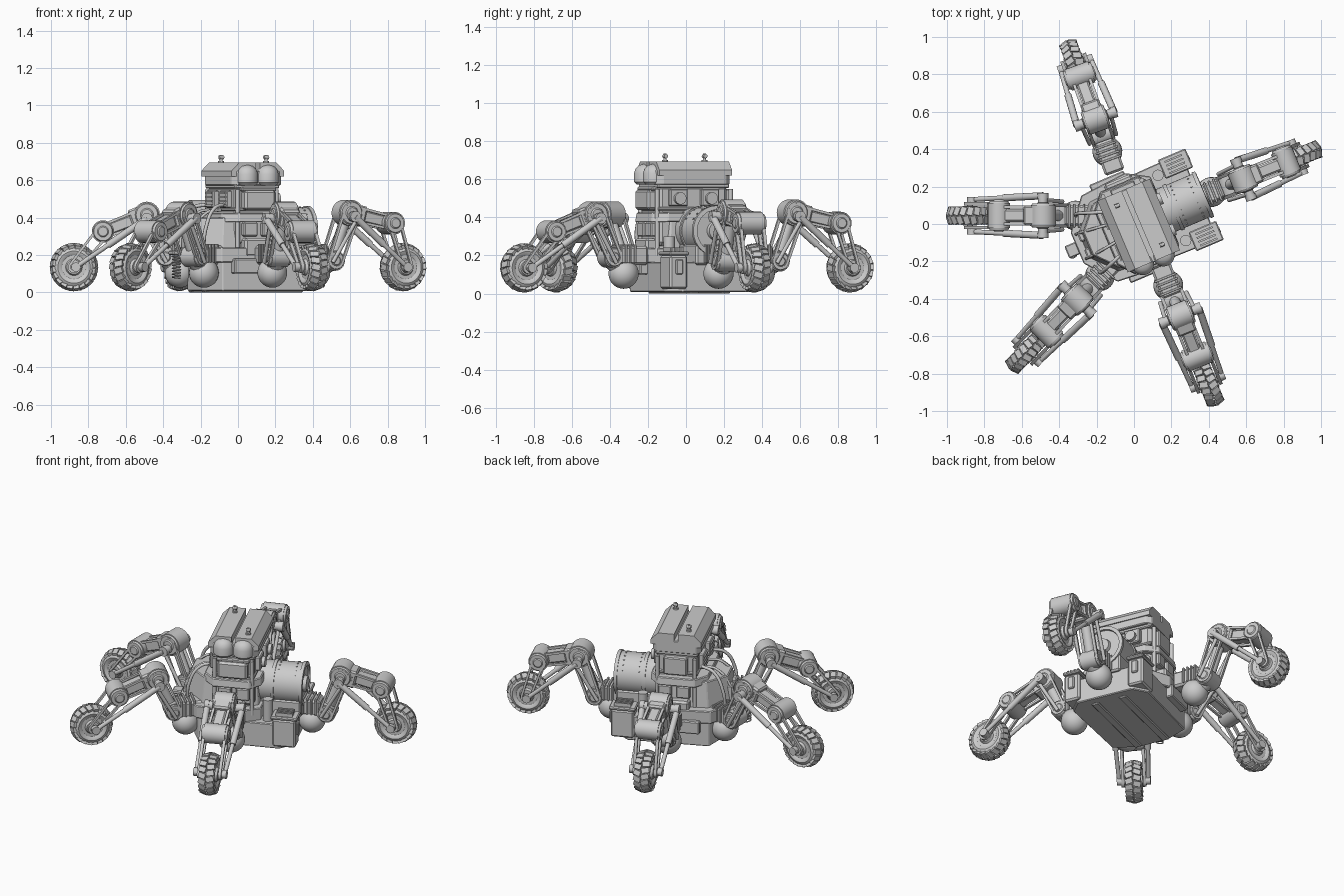
import bpy, bmesh, math
from mathutils import Matrix, Vector

if "Cube" in bpy.data.objects:
    bpy.data.objects.remove(bpy.data.objects["Cube"])

M = Matrix.Identity(4)          # frame in which parts are currently built


def finish(bm, name, ang=35):
    """Fix normals, mark sharp edges, place in the current frame."""
    bmesh.ops.recalc_face_normals(bm, faces=bm.faces)
    for f in bm.faces:
        f.smooth = True
    for e in bm.edges:
        e.smooth = len(e.link_faces) == 2 and e.calc_face_angle(0) < math.radians(ang)
    bm.transform(M)
    me = bpy.data.meshes.new(name)
    bm.to_mesh(me)
    bm.free()
    ob = bpy.data.objects.new(name, me)
    bpy.context.collection.objects.link(ob)
    return ob


def box(name, lo, hi, bev=0.006, rot=None):
    bm = bmesh.new()
    lo, hi = Vector(lo), Vector(hi)
    bmesh.ops.create_cube(bm, size=1, matrix=Matrix.Diagonal((*(hi - lo), 1)))
    if bev:
        bmesh.ops.bevel(bm, geom=bm.edges[:], offset=bev, segments=1, affect='EDGES')
    bm.transform(Matrix.Translation((lo + hi) / 2) @ (rot or Matrix.Identity(4)))
    return finish(bm, name)


def prism(name, poly, z0, z1, top=1.0, bev=0.005):
    bm = bmesh.new()
    a = [bm.verts.new((x, y, z0)) for x, y in poly]
    b = [bm.verts.new((x * top, y * top, z1)) for x, y in poly]
    n = len(poly)
    bm.faces.new(a)
    bm.faces.new(b)
    for i in range(n):
        bm.faces.new((a[i], a[(i + 1) % n], b[(i + 1) % n], b[i]))
    bmesh.ops.bevel(bm, geom=bm.edges[:], offset=bev, segments=1, affect='EDGES')
    return finish(bm, name, 10)


def lathe(name, base, axis, prof, n=24):
    """Turn a (distance, radius) profile round an axis."""
    q = Vector(axis).to_track_quat('Z', 'Y').to_matrix().to_4x4()
    bm = bmesh.new()
    rings = [[bm.verts.new((r * math.cos(2 * math.pi * i / n), r * math.sin(2 * math.pi * i / n), h))
              for i in range(n)] for h, r in prof]
    for a, b in zip(rings, rings[1:]):
        for i in range(n):
            bm.faces.new((a[i], a[(i + 1) % n], b[(i + 1) % n], b[i]))
    bm.faces.new(rings[0])
    bm.faces.new(rings[-1])
    bm.transform(Matrix.Translation(base) @ q)
    return finish(bm, name)


def rod(name, p, q, r, n=12):
    d = Vector(q) - Vector(p)
    return lathe(name, p, d, [(0, r), (d.length, r)], n)


def ball(name, c, r):
    bm = bmesh.new()
    bmesh.ops.create_uvsphere(bm, u_segments=24, v_segments=14, radius=r, matrix=Matrix.Translation(c))
    return finish(bm, name)


def pivot(name, c, r, w):
    """Stepped joint drum lying across the leg."""
    x, z = c
    e = w * .22
    return lathe(name, (x, -w, z), (0, 1, 0),
                 [(0, r * .4), (.006, r * .5), (.006, r * .82), (e, r * .9), (e, r), (2 * w - e, r),
                  (2 * w - e, r * .9), (2 * w - .006, r * .82), (2 * w - .006, r * .5), (2 * w, r * .4)])


def link(name, p, q, r1, r2, y, t, rim=0.014):
    """Slotted plate with rounded ends between two pivots."""
    p, q = Vector(p), Vector(q)
    a = math.atan2(q.y - p.y, q.x - p.x)
    bm = bmesh.new()

    def loop(d, yy):
        out = []
        for c, r, s in ((q, r2, -90), (p, r1, 90)):
            for i in range(9):
                th = a + math.radians(s + i * 22.5)
                out.append(bm.verts.new((c.x + (r - d) * math.cos(th), yy, c.y + (r - d) * math.sin(th))))
        return out
    L = [loop(0, y - t), loop(0, y + t), loop(rim, y + t), loop(rim, y - t)]
    for k in range(4):
        A, B = L[k], L[(k + 1) % 4]
        for i in range(18):
            j = (i + 1) % 18
            bm.faces.new((A[i], A[j], B[j], B[i]))
    return finish(bm, name)


def tube(name, pts, r, poly=False):
    cu = bpy.data.curves.new(name, 'CURVE')
    cu.dimensions, cu.bevel_depth, cu.bevel_resolution, cu.use_fill_caps = '3D', r, 2, True
    s = cu.splines.new('POLY' if poly else 'BEZIER')
    if poly:
        s.points.add(len(pts) - 1)
        for a, b in zip(s.points, pts):
            a.co = (*b, 1)
    else:
        s.bezier_points.add(len(pts) - 1)
        for a, b in zip(s.bezier_points, pts):
            a.co, a.handle_left_type, a.handle_right_type = b, 'AUTO', 'AUTO'
    ob = bpy.data.objects.new(name, cu)
    ob.matrix_world = M
    bpy.context.collection.objects.link(ob)


def wheel(tag, z):
    R, w = 0.117, 0.048
    lathe(tag + '_tyre', (0, -w, z), (0, 1, 0),
          [(.012, .062), (.004, .072), (0, .086), (.006, .1), (.02, R - .005), (w, R), (2 * w - .02, R - .005),
           (2 * w - .006, .1), (2 * w, .086), (2 * w - .004, .072), (2 * w - .012, .062)], 36)
    lathe(tag + '_rim', (0, -w - .004, z), (0, 1, 0),
          [(0, .02), (0, .038), (.014, .045), (.014, .066), (2 * w - .006, .066),
           (2 * w - .006, .045), (2 * w + .008, .038), (2 * w + .008, .02)])
    bm = bmesh.new()                                        # closely set tread lugs
    for i in range(40):
        s = 1 if i % 2 else -1
        m = (Matrix.Translation((0, 0, z)) @ Matrix.Rotation(math.radians(i * 9), 4, 'Y')
             @ Matrix.Translation((0, s * .022, R - .004)) @ Matrix.Rotation(s * .25, 4, 'Z')
             @ Matrix.Rotation(-s * .3, 4, 'X') @ Matrix.Diagonal((.031, .046, .018, 1)))
        bmesh.ops.create_cube(bm, size=1, matrix=m)
    finish(bm, tag + '_tread')
    rod(tag + '_axle', (0, -.085, z), (0, .085, z), .016)


def leg(tag, x, y, ang, knee, hub, hip, root):
    global M
    M = Matrix.Translation((x, y, 0)) @ Matrix.Rotation(math.radians(ang), 4, 'Z')
    wz = .135
    wheel(tag, wz)
    pivot(tag + '_knee_joint', knee, .06, .085)
    pivot(tag + '_upper_joint', hub, .07, .07)
    rod(tag + '_cross_shaft', (hub[0], -.118, hub[1] - .02), (hub[0], .118, hub[1] - .02), .026, 16)
    pivot(tag + '_hip_joint', hip, .055, .065)
    ball(tag + '_hip_ball', (root, 0, .105), .08)
    rod(tag + '_hip_neck', (root, 0, .11), (hip[0], 0, hip[1]), .05, 20)
    # hip housing reaching from the hull over the ball, with ribs
    box(tag + '_hip_housing', (root - .12, -.055, .15), (root + .06, .055, .25), .012)
    for k in range(4):
        box(tag + '_hip_rib', (root - .05 + k * .026, -.063, .16), (root - .038 + k * .026, .063, .258), .002)
    d = Vector((knee[0] - hub[0], 0, knee[1] - hub[1]))     # upper arm beam
    tilt = Matrix.Rotation(-math.atan2(d.z, d.x), 4, 'Y')
    mid = Vector((hub[0], 0, hub[1])) + d * .45
    h = Vector((d.length * .42, .034, .034))
    box(tag + '_upper_arm', mid - h, mid + h, .01, tilt)
    c, h = Vector((hub[0] + .035, 0, hub[1] - .01)), Vector((.055, .052, .055))
    box(tag + '_elbow_housing', c - h, c + h, .01, tilt)
    rod(tag + '_thigh_piston', (hip[0], 0, hip[1]), (hub[0], 0, hub[1]), .03, 16)
    for s in (-1, 1):
        link(tag + '_wheel_fork', knee, (0, wz), .04, .032, s * .064, .009)
        link(tag + '_thigh_plate', hip, hub, .045, .05, s * .056, .009)
        link(tag + '_arm_plate', hub, knee, .046, .04, s * .045, .008)
        a, b = Vector((hub[0], s * .106, hub[1] - .02)), Vector((-.01, s * .086, wz))
        rod(tag + '_strut_sleeve', a, a.lerp(b, .55), .019)
        rod(tag + '_strut_rod', a.lerp(b, .5), b, .013)
        for c, r in ((a, .03), (b, .025)):
            rod(tag + '_strut_eye', c - Vector((0, .014, 0)), c + Vector((0, .014, 0)), r, 16)
        rod(tag + '_thigh_strut', (root + .07, s * .075, .16), (hub[0] + .01, s * .085, hub[1] - .05), .011)


low = dict(knee=(-.155, .325), hub=(-.39, .415), hip=(-.49, .19), root=-.565)
high = dict(knee=(-.075, .37), hub=(-.32, .425), hip=(-.41, .17), root=-.505)
leg('left_leg', -.877, .045, 180, **low)
leg('back_leg', -.315, .862, 110, **high)
leg('right_leg', .882, .36, 22, **high)
leg('front_leg', .395, -.852, -68, **low)
leg('front_left_leg', -.575, -.685, 226, **low)

# ---- body, turned 23 degrees; the body is symmetric in its own y ----
M = Matrix.Rotation(math.radians(23), 4, 'Z')
hull = [(-.33, -.09), (-.33, .09), (-.2, .25), (.06, .27), (.18, .2), (.18, -.2), (.06, -.27), (-.2, -.25)]
collar = [(-.17, -.17), (-.17, .15), (-.1, .23), (.12, .23), (.18, .16), (.18, -.18), (.12, -.25), (-.1, -.25)]
prism('base', [(-.25, -.1), (-.25, .1), (-.19, .24), (.3, .25), (.38, .18), (.38, -.18), (.3, -.25), (-.19, -.24)], .008, .165)
for y in (-.09, .09):
    box('belly_rail', (-.24, y - .025, 0), (.33, y + .025, .03))
prism('hull_skirt', hull, .16, .24)
prism('hull_block', [(x * .88, y * .8) for x, y in hull], .235, .4, .92)
prism('hull_collar', collar, .375, .425, .97)
box('tower', (-.105, -.215, .25), (.14, .18, .57), .02)
box('tower_band', (-.112, -.222, .435), (.147, .187, .455))
box('tower_collar', (-.112, -.222, .555), (.147, .187, .58))

# roof: skirt slab, two long chamfered shells with a slot, front domes
prism('roof_skirt', [(-.125, -.2), (-.1, -.23), (.14, -.23), (.165, -.2), (.165, .16), (.14, .19), (-.1, .19), (-.125, .16)], .572, .65)
for s, tag in ((-1, 'left'), (1, 'right')):
    cx = .02
    P = [(.012, .62), (.152, .62), (.152, .65), (.108, .694), (.012, .694)]
    bm = bmesh.new()
    ends = [[bm.verts.new((cx + s * x, y, z)) for x, z in P] for y in (-.225, .19)]
    for e in ends:
        bm.faces.new(e)
    for i in range(5):
        bm.faces.new((ends[0][i], ends[0][(i + 1) % 5], ends[1][(i + 1) % 5], ends[1][i]))
    finish(bm, tag + '_roof_shell')
    lathe(tag + '_roof_dome', (cx + s * .06, -.215, .572), (0, 0, 1),
          [(0, .045), (.015, .06), (.06, .06), (.085, .052), (.102, .034), (.11, .006)])
for x, y in ((-.045, .125), (.095, -.16)):
    rod('roof_mast', (x, y, .685), (x, y, .735), .008)
    rod('roof_mast_head', (x - .012, y, .722), (x + .014, y, .722), .011)
    rod('roof_mast_foot', (x, y, .685), (x, y, .702), .016)

# tower front and back equipment
box('front_mask', (-.07, -.265, .44), (.11, -.2, .545), .012)
box('front_mask_brow', (-.08, -.245, .54), (.12, -.2, .562))
for y, s in ((-.23, -1), (.21, 1)):
    for x in (-.07, .04):
        box('tower_panel', (x, y - .02, .3), (x + .08, y + .02, .375))
    for x in (-.095, .13):
        rod('tower_pipe', (x, y - s * .01, .2), (x, y - s * .01, .55), .012)
box('rear_cabinet', (-.05, .17, .44), (.09, .215, .55))
box('front_chest', (-.07, -.265, .19), (.09, -.18, .29), .012)
box('back_chest', (-.07, .18, .19), (.09, .255, .29), .012)

# drum on the right side, with rivets and an end boss
lathe('drum', (.12, 0, .33), (1, 0, 0),
      [(0, .125), (.1, .125), (.1, .132), (.12, .132), (.12, .125), (.27, .125), (.27, .132), (.29, .132),
       (.292, .11), (.28, .108), (.28, .05), (.3, .045), (.3, .005)], 40)
for x in (.26, .36):
    for i in range(9):
        a = math.radians(-60 + i * 15)
        n = Vector((0, math.sin(a), math.cos(a)))
        c = Vector((x, 0, .33)) + n * .124
        rod('drum_rivet', c, c + n * .005, .005, 6)
box('drum_cradle', (.16, -.11, .15), (.4, .11, .26), .01)
for s in (-1, 1):
    box('side_cabinet', (.26, s * .21 - .05, .025), (.4, s * .21 + .05, .2), .01)
    box('cabinet_lid', (.25, s * .21 - .055, .2), (.41, s * .21 + .055, .22))
    box('cabinet_latch', (.395, s * .21 - .02, .1), (.412, s * .21 + .02, .18))
    rod('cabinet_canister', (.22, s * .19, .15), (.22, s * .19, .3), .03, 16)
    for k in range(4):
        box('cabinet_fin', (.28, s * .21 - .04 + k * .022, .22), (.38, s * .21 - .03 + k * .022, .242), 0)
    # machinery on the tower sides
    y = s * .09 - .02
    box('tower_side_unit', (.13, y - .05, .46), (.17, y + .05, .55))
    rod('tower_side_drum', (.14, y, .5), (.19, y, .5), .032, 16)
    box('tower_vent', (-.135, y - .05, .45), (-.1, y + .05, .545))
    for k in range(4):
        box('tower_vent_slat', (-.142, y - .045, .46 + k * .022), (-.13, y + .045, .47 + k * .022), 0)
    # hoses from the tower to the hull on the left side
    tube('hose', [(-.12, s * .12, .47), (-.2, s * .15, .45), (-.26, s * .17, .34), (-.27, s * .16, .22)], .01)
    tube('hose', [(-.12, s * .05, .44), (-.2, s * .06, .43), (-.29, s * .07, .32), (-.31, s * .07, .22)], .008)
    box('hull_vent', (-.3, s * .05 - .03, .22), (-.24, s * .05 + .03, .34), .008)
    box('hull_step', (-.14, s * .255 - .03, .1), (.06, s * .255 + .03, .18))

# hanging coil and its bracket
box('coil_bracket', (-.39, -.035, .2), (-.31, .035, .225))
tube('coil', [(-.365 + .022 * math.cos(i * .6), -.018 + .022 * math.sin(i * .6), .075 + i * .0015) for i in range(86)], .004, True)
